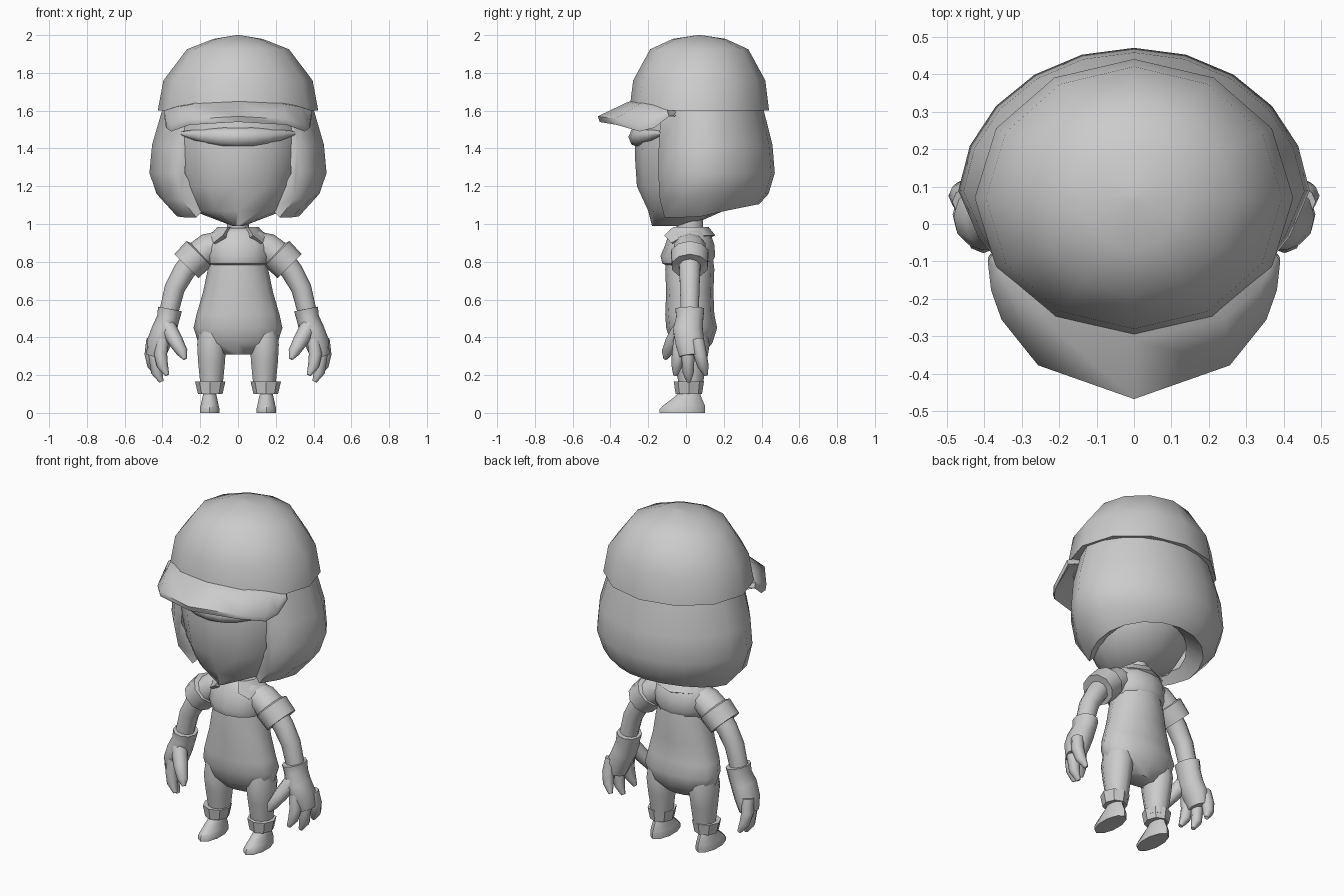
import bpy, bmesh
from math import sin, cos, tau, radians
from mathutils import Vector

cube = bpy.data.objects.get("Cube")
if cube:
    bpy.data.objects.remove(cube, do_unlink=True)

colour = (.6, .6, .6, 1)
grey = bpy.data.materials.new("plain grey")
grey.use_nodes = True
grey.diffuse_color = colour
grey.node_tree.nodes["Principled BSDF"].inputs["Base Color"].default_value = colour


def loft(name, rings, angle=50):
    """Skin a row of closed rings, cap both ends and smooth it."""
    bm = bmesh.new()
    rows = [[bm.verts.new(point) for point in ring] for ring in rings]
    count = len(rows[0])
    for lower, upper in zip(rows, rows[1:]):
        for i in range(count):
            j = (i + 1) % count
            bm.faces.new((lower[i], lower[j], upper[j], upper[i]))
    bm.faces.new(rows[0])
    bm.faces.new(rows[-1])
    bmesh.ops.recalc_face_normals(bm, faces=bm.faces)
    for face in bm.faces:
        face.smooth = True
    mesh = bpy.data.meshes.new(name)
    bm.to_mesh(mesh)
    bm.free()
    mesh.set_sharp_from_angle(angle=radians(angle))
    mesh.materials.append(grey)
    bpy.context.collection.objects.link(bpy.data.objects.new(name, mesh))


def stack(name, levels, x=0, y=.02, sides=12, angle=50):
    """Ovals stacked upwards: each level is height, half width, half depth, optional y shift."""
    turns = [tau * i / sides for i in range(sides)]
    rings = []
    for z, width, depth, *shift in levels:
        centre = y + sum(shift)
        rings.append([(x + width * sin(t), centre - depth * cos(t), z) for t in turns])
    loft(name, rings, angle)


def tube(name, path, side=1, sides=8, wide=1):
    """Tube through points of x, y, z and radius; wide stretches it in depth."""
    centres = [Vector(point[:3]) for point in path]
    last = len(path) - 1
    rings = []
    for i, centre in enumerate(centres):
        along = (centres[min(i + 1, last)] - centres[max(i - 1, 0)]).normalized()
        deep = (Vector((0, 1, 0)) - along * along.y).normalized()
        across = deep.cross(along)
        ring = []
        for k in range(sides):
            turn = tau * k / sides
            p = centre + path[i][3] * (across * cos(turn) + deep * wide * sin(turn))
            ring.append((p.x * side, p.y, p.z))
        rings.append(ring)
    loft(name, rings)


def mirrored(half):
    """Sections from the middle outwards, repeated on the other side."""
    other = [[(-x, y, z) for x, y, z in section] for section in half[:0:-1]]
    return other + half


# Head with pointed chin, and neck
stack("head", [(.99, .03, .1, -.08), (1.07, .24, .2), (1.2, .3, .28, .02),
               (1.35, .34, .3, .03), (1.5, .36, .32, .05), (1.6, .34, .3, .05)], y=0)
stack("neck", [(.92, .06, .07), (1.06, .06, .07)], sides=10)

# Hair shell: a vertical section swept round the back of the head, tucked in below
hair = []
for step in range(8):
    turn = step * 2.1 / 7
    x = .47 * sin(turn) * (1 - .4 * max(0, -cos(turn)))
    back = max(0, cos(turn))
    tuck = 0 if back else .03
    outer = [(.84, 1.63), (.97, 1.42), (1, 1.27), (.92, 1.16 - tuck), (.68 + .12 * back, 1.035 + .07 * back)]
    inner = [(.55, 1.08 + .1 * back)] + [(scale - .13, z) for scale, z in outer[2::-1]]
    section = []
    for scale, z in outer + inner:
        reach = scale if back else (1 + scale) / 2
        section.append((x * scale, .06 + .41 * cos(turn) * reach, z))
    hair.append(section)
loft("hair", mirrored(hair), 70)

# Fringe under the cap
fringe = []
for step in range(-4, 5):
    t = step / 4
    bend = t * t
    fringe.append((.3 * t, .12 * bend - .25, 1.46 + .02 * bend, .055 - .045 * bend))
tube("fringe", fringe)

# Cap crown, with a hidden band reaching down inside the hair
stack("cap_crown", [(1.53, .35, .3), (1.6, .36, .31), (1.6, .425, .37), (1.76, .395, .35),
                    (1.925, .27, .26), (1.98, .13, .14), (2, .01, .01)], y=.07, angle=60)

# Cap brim: half an oval, drooping at the sides and rising into the crown
brim = []
for angle, z in ((0, 1.57), (41, 1.555), (65, 1.52), (78, 1.54), (90, 1.6)):
    s, c = sin(radians(angle)), cos(radians(angle))
    edge = (.39 * s, -.1 - .367 * c, z)
    root = (.37 * s, -.07 - .24 * c, 1.6 + .045 * c)
    core = (.3 * s, -.05 - .17 * c, 1.61 + .06 * c)
    under = [(x, y + .01, height - .03) for x, y, height in (edge, root, core)]
    brim.append([core, root, edge] + under)
loft("cap_brim", mirrored(brim), 60)

# Shirt and overalls
stack("shirt", [(.98, .09, .08), (.95, .15, .11), (.89, .18, .13),
                (.83, .17, .145, -.01), (.79, .16, .13, -.015), (.78, .14, .11, -.01)])
stack("overalls", [(.84, .14, .12), (.76, .16, .13), (.64, .185, .125), (.52, .22, .13),
                   (.45, .235, .135, .01), (.37, .21, .11, .01), (.31, .11, .06, .01)])

# Collar, open at the front with two hanging points
collar = []
for angle in (0, 50, 100, 130, 152):
    turn = radians(angle)
    front = angle > 100
    low = .9 if angle == 130 else .94
    profile = [(.07, .98), (.11, .985), (.17 if front else .15, low), (.11, low - .02)]
    collar.append([(r * sin(turn), .02 + .9 * r * cos(turn), z) for r, z in profile])
loft("collar", mirrored(collar), 45)

for side, label in ((1, "left_"), (-1, "right_")):
    # Trouser leg, turn-up and shoe
    stack(label + "leg", [(.46, .07, .08), (.36, .08, .1), (.27, .075, .085), (.13, .06, .06)],
          x=.14 * side, y=.025, sides=10)
    stack(label + "turn_up", [(.1, .05, .05), (.1, .065, .07), (.165, .08, .08), (.165, .06, .06)],
          x=.147 * side, y=.015, sides=8, angle=40)
    stack(label + "shoe", [(0, .055, .12), (.02, .055, .12), (.04, .05, .11, .01),
                           (.085, .04, .07, .03), (.12, .03, .05, .04)],
          x=.15 * side, y=-.02, sides=10)

    # Sleeve, sleeve cuff and arm
    tube(label + "sleeve", [(.1, .02, .89, .07), (.15, .02, .875, .08), (.23, .02, .815, .08)],
         side, 10, 1.1)
    tube(label + "sleeve_cuff", [(.2, .02, .85, .07), (.207, .02, .843, .094),
                                 (.273, .02, .777, .09), (.27, .02, .78, .06)], side, 10, 1.1)
    tube(label + "arm", [(.23, .02, .82, .06), (.285, .02, .75, .058),
                         (.335, .02, .66, .054), (.37, .02, .52, .05)], side, 10)

    # Glove: palm, thumb and fingers
    tube(label + "glove", [(.36, .02, .55, .064), (.37, .02, .5, .06), (.39, .01, .44, .066),
                           (.42, .02, .37, .064), (.435, .025, .3, .05)], side, 10, 1.25)
    tube(label + "thumb", [(.375, -.02, .46, .045), (.33, -.07, .38, .04),
                           (.295, -.1, .32, .03), (.28, -.11, .285, .01)], side)
    for finger, x, y, tip in (("index", .4, -.04, .2), ("middle", .43, .01, .165), ("outer", .45, .075, .2)):
        tube(label + finger + "_finger",
             [(x, y * .8, .39, .035), (x + .01, y, .31, .035),
              (x, y * 1.2, tip + .05, .03), (x - .025, y * 1.4, tip, .012)], side)
